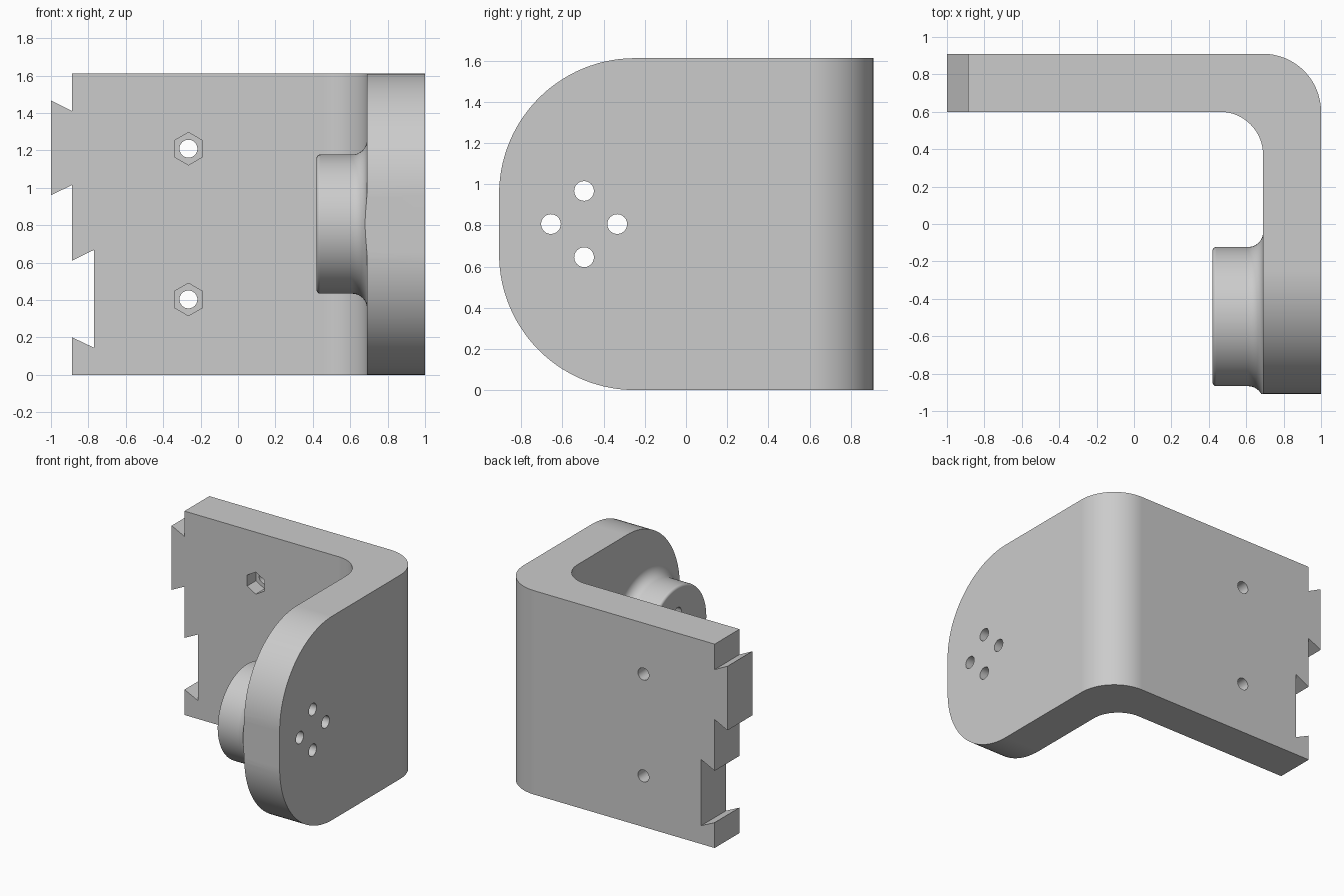
import bpy, bmesh
from math import cos, sin, pi, radians
from mathutils import Vector

if "Cube" in bpy.data.objects:
    bpy.data.objects.remove(bpy.data.objects["Cube"], do_unlink=True)

HEIGHT = 1.612
MID = HEIGHT / 2
BOSS_Y = -0.495

gray = bpy.data.materials.new("light gray")
gray.use_nodes = True
color = (0.6, 0.6, 0.6, 1)
gray.diffuse_color = color
gray.node_tree.nodes["Principled BSDF"].inputs["Base Color"].default_value = color


def arc(cx, cy, r, start, end, steps=16):
    angles = [radians(start + (end - start) * i / steps) for i in range(steps + 1)]
    return [(cx + r * cos(a), cy + r * sin(a)) for a in angles]


def make(name, bm):
    bmesh.ops.recalc_face_normals(bm, faces=bm.faces)
    mesh = bpy.data.meshes.new(name)
    bm.to_mesh(mesh)
    bm.free()
    mesh.materials.append(gray)
    obj = bpy.data.objects.new(name, mesh)
    bpy.context.collection.objects.link(obj)
    return obj


def prism(name, points, axis, start, end):
    """Extrude a 2D outline along x, y or z."""
    place = {"x": lambda u, v: (start, u, v),
             "y": lambda u, v: (u, start, v),
             "z": lambda u, v: (u, v, start)}[axis]
    bm = bmesh.new()
    face = bm.faces.new([bm.verts.new(place(u, v)) for u, v in points])
    out = bmesh.ops.extrude_face_region(bm, geom=[face])
    shift = Vector([end - start if a == axis else 0 for a in "xyz"])
    bmesh.ops.translate(bm, vec=shift,
                        verts=[g for g in out["geom"] if isinstance(g, bmesh.types.BMVert)])
    return make(name, bm)


def lathe_x(name, profile, y, z, steps=96):
    """Revolve (x, radius) points around an axis parallel to x."""
    bm = bmesh.new()
    rings = [[bm.verts.new((x, y + r * cos(2 * pi * i / steps), z + r * sin(2 * pi * i / steps)))
              for i in range(steps)] for x, r in profile]
    for a, b in zip(rings, rings[1:]):
        for i in range(steps):
            j = (i + 1) % steps
            bm.faces.new((a[i], a[j], b[j], b[i]))
    bm.faces.new(rings[0])
    bm.faces.new(rings[-1])
    return make(name, bm)


def combine(target, tool, operation):
    mod = target.modifiers.new(operation, "BOOLEAN")
    mod.operation = operation
    mod.solver = "EXACT"
    mod.object = tool
    bpy.context.view_layer.objects.active = target
    bpy.ops.object.modifier_apply(modifier=mod.name)
    bpy.data.objects.remove(tool, do_unlink=True)


# L-shaped body with rounded inner and outer bend, oversized for trimming
bend = [(-0.888, 0.91), (-0.888, 0.60)] + arc(0.46, 0.37, 0.23, 90, 0)
bend += [(0.69, -1.1), (1, -1.1)] + arc(0.69, 0.60, 0.31, 0, 90)
bracket = prism("angle_bracket", bend, "z", -0.2, HEIGHT + 0.2)

# Round boss with a filleted root and softened rim
boss = arc(0.44, 0.352, 0.02, 180, 90, 5) + arc(0.61, 0.452, 0.08, 270, 360, 10)
boss += [(0.8, 0.452)]
combine(bracket, lathe_x("boss", boss, BOSS_Y, MID), "UNION")

# Trim everything to the rounded side outline
R = 0.66
outline = [(1.1, 0), (1.1, HEIGHT)]
outline += arc(-0.908 + R, HEIGHT - R, R, 90, 180, 28) + arc(-0.908 + R, R, R, 180, 270, 28)
combine(bracket, prism("side_outline", outline, "x", -1.3, 1.3), "INTERSECT")

# Dovetail tab and matching socket
tab = [(-1, 0.96), (-1, 1.467), (-0.888, 1.411), (-0.8, 1.411), (-0.8, 1.015), (-0.888, 1.015)]
combine(bracket, prism("dovetail_tab", tab, "y", 0.60, 0.91), "UNION")
socket = [(-0.77, 0.145), (-0.77, 0.668), (-0.888, 0.61), (-0.95, 0.61), (-0.95, 0.201), (-0.888, 0.201)]
combine(bracket, prism("dovetail_socket", socket, "y", 0.5, 1), "DIFFERENCE")

# Bolt holes with hexagonal nut pockets in the back plate
for z in (MID - 0.403, MID + 0.403):
    combine(bracket, prism("bolt_hole", arc(-0.265, z, 0.048, 0, 345, 23), "y", 0.5, 1), "DIFFERENCE")
    combine(bracket, prism("nut_pocket", arc(-0.265, z, 0.087, 30, 330, 5), "y", 0.5, 0.71), "DIFFERENCE")

# Four holes through the boss
for dy, dz in ((1, 0), (0, 1), (-1, 0), (0, -1)):
    ring = arc(BOSS_Y + 0.161 * dy, MID + 0.161 * dz, 0.048, 0, 345, 23)
    combine(bracket, prism("boss_hole", ring, "x", 0.3, 1.1), "DIFFERENCE")

# Smooth curves, keep flats flat and edges sharp
bpy.ops.object.select_all(action="DESELECT")
bracket.select_set(True)
bpy.context.view_layer.objects.active = bracket
bpy.ops.object.shade_smooth_by_angle(angle=radians(25))
normals = bracket.modifiers.new("flat_normals", "WEIGHTED_NORMAL")
normals.keep_sharp = True
